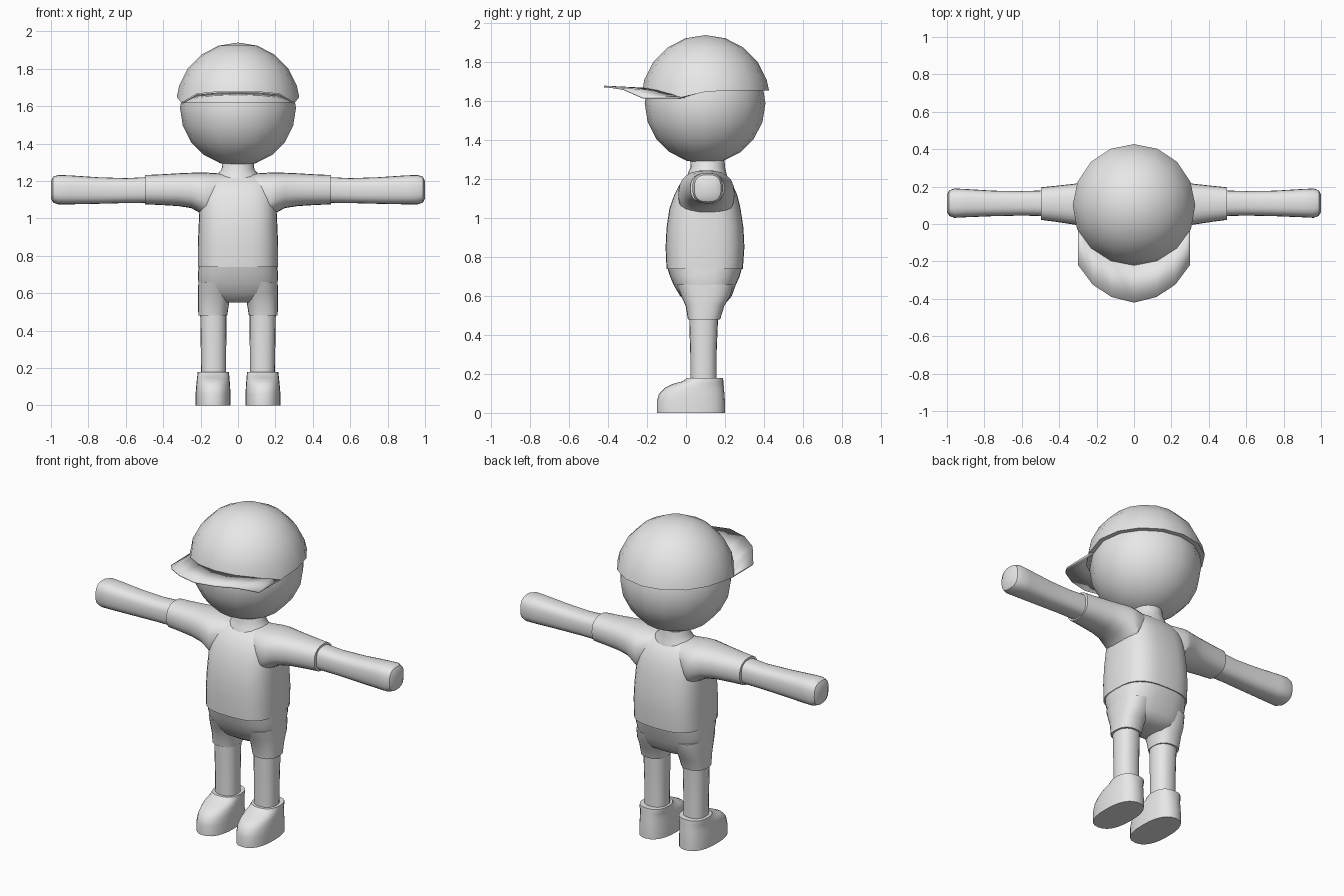
import bpy, bmesh, math

grey = bpy.data.materials.new("plain_grey")
grey.diffuse_color = (0.8, 0.8, 0.8, 1)


def finish(name, bm, mirror=False, angle=40):
    """Turn a bmesh into a smooth-shaded object, optionally mirrored in x."""
    bmesh.ops.recalc_face_normals(bm, faces=bm.faces)
    me = bpy.data.meshes.new(name)
    bm.to_mesh(me)
    bm.free()
    me.materials.append(grey)
    me.shade_smooth()
    me.set_sharp_from_angle(angle=math.radians(angle))
    ob = bpy.data.objects.new(name, me)
    bpy.context.collection.objects.link(ob)
    if mirror:
        ob.modifiers.new("mirror", 'MIRROR')
    return ob


def skin(bm, rings):
    """Bridge neighbouring closed rings with quads."""
    for a, b in zip(rings, rings[1:]):
        n = len(a)
        for i in range(n):
            bm.faces.new((a[i], a[(i + 1) % n], b[(i + 1) % n], b[i]))


def loft(name, sections, axis='z', power=2.0, sides=24, mirror=False):
    """Rounded-box sections: (position, u_min, u_max, v_min, v_max)."""
    bm = bmesh.new()
    rings = []
    for p, u0, u1, v0, v1 in sections:
        ring = []
        for i in range(sides):
            a = 2 * math.pi * i / sides
            c, s = math.cos(a), math.sin(a)
            u = (u0 + u1) / 2 + (u1 - u0) / 2 * math.copysign(abs(c) ** (2 / power), c)
            v = (v0 + v1) / 2 + (v1 - v0) / 2 * math.copysign(abs(s) ** (2 / power), s)
            ring.append(bm.verts.new((u, v, p) if axis == 'z' else (p, u, v)))
        rings.append(ring)
    skin(bm, rings)
    bm.faces.new(rings[0])
    bm.faces.new(rings[-1])
    return finish(name, bm, mirror)


# Shirt body, with sleeves flaring into it
loft("shirt", [
    (0.74, -0.215, 0.215, -0.10, 0.292), (0.85, -0.215, 0.215, -0.105, 0.30),
    (0.95, -0.211, 0.211, -0.10, 0.295), (1.05, -0.206, 0.206, -0.085, 0.28),
    (1.12, -0.20, 0.20, -0.06, 0.263), (1.17, -0.19, 0.19, -0.035, 0.24),
    (1.21, -0.165, 0.165, 0.0, 0.212), (1.235, -0.125, 0.125, 0.04, 0.175),
], power=2.9, sides=32)
loft("sleeve", [
    (0.09, -0.01, 0.22, 1.06, 1.24), (0.17, -0.04, 0.25, 1.00, 1.245),
    (0.205, -0.035, 0.245, 1.03, 1.246), (0.25, -0.02, 0.23, 1.055, 1.244),
    (0.32, -0.003, 0.215, 1.066, 1.241), (0.42, 0.012, 0.204, 1.072, 1.235),
    (0.497, 0.022, 0.196, 1.075, 1.232),
], axis='x', power=2.4, mirror=True)

# Bare arms with rounded ends
loft("arm", [
    (0.46, 0.042, 0.18, 1.083, 1.222), (0.60, 0.045, 0.176, 1.082, 1.215),
    (0.75, 0.042, 0.178, 1.078, 1.22), (0.90, 0.036, 0.187, 1.075, 1.23),
    (0.96, 0.033, 0.19, 1.075, 1.232), (0.988, 0.043, 0.18, 1.084, 1.223),
    (1.0, 0.065, 0.158, 1.107, 1.20),
], axis='x', power=2.7, mirror=True)

# Shorts: hips and two short legs
loft("shorts_hips", [
    (0.55, -0.09, 0.09, 0.03, 0.17), (0.57, -0.16, 0.16, 0.0, 0.21),
    (0.60, -0.20, 0.20, -0.03, 0.235), (0.65, -0.212, 0.212, -0.06, 0.253),
    (0.70, -0.214, 0.214, -0.082, 0.275), (0.745, -0.211, 0.211, -0.096, 0.288),
], power=2.7, sides=32)
loft("shorts_leg", [
    (0.48, 0.058, 0.212, 0.01, 0.175), (0.55, 0.047, 0.214, -0.002, 0.197),
    (0.60, 0.03, 0.214, -0.025, 0.228), (0.66, 0.02, 0.212, -0.05, 0.245),
], power=2.4, mirror=True)

# Legs and shoes
loft("leg", [
    (0.12, 0.063, 0.197, 0.022, 0.158), (0.30, 0.063, 0.199, 0.022, 0.157),
    (0.42, 0.062, 0.201, 0.018, 0.162), (0.55, 0.062, 0.203, 0.015, 0.168),
], power=2.3, sides=20, mirror=True)
loft("shoe", [
    (0.0, 0.04, 0.227, -0.15, 0.20), (0.06, 0.04, 0.227, -0.15, 0.20),
    (0.10, 0.042, 0.224, -0.138, 0.197), (0.128, 0.044, 0.221, -0.11, 0.195),
    (0.148, 0.046, 0.219, -0.07, 0.193), (0.163, 0.047, 0.217, -0.015, 0.192),
    (0.18, 0.049, 0.215, 0.005, 0.19),
], power=2.4, mirror=True)

# Neck
loft("neck", [
    (1.20, -0.13, 0.13, 0.0, 0.215), (1.237, -0.11, 0.11, 0.012, 0.206),
    (1.26, -0.088, 0.088, 0.022, 0.20), (1.33, -0.08, 0.08, 0.025, 0.197),
], sides=20)

# Head
bm = bmesh.new()
bmesh.ops.create_uvsphere(bm, u_segments=16, v_segments=10, radius=0.31)
bmesh.ops.translate(bm, vec=(0, 0.098, 1.59), verts=bm.verts)
finish("head", bm)

# Cap dome: rim dips toward the front and turns in to the head
R, CY, CZ, N = 0.33, 0.10, 1.61, 16
bm = bmesh.new()
rings = []
for k in range(1, 7):
    ring = []
    for i in range(N):
        a = 2 * math.pi * i / N
        rim = 1.655 - 0.035 * min(1, max(0, (0.12 - CY - R * math.sin(a)) / 0.12))
        z = CZ + R * math.cos(math.radians(18 * k)) if k < 5 else rim
        r = math.sqrt(R * R - (z - CZ) ** 2) if k < 6 else 0.295
        ring.append(bm.verts.new((r * math.cos(a), CY + r * math.sin(a), z)))
    rings.append(ring)
skin(bm, rings)
top = bm.verts.new((0, CY, CZ + R))
for i in range(N):
    bm.faces.new((top, rings[0][i], rings[0][(i + 1) % N]))
finish("cap_dome", bm)

# Cap brim: thin plate sagging at the sides
outer = [(0, -0.42, 1.676), (0.12, -0.39, 1.674), (0.22, -0.325, 1.664),
         (0.297, -0.22, 1.618), (0.299, -0.015, 1.62)]
inner = [(0, -0.21, 1.665), (0.12, -0.19, 1.661), (0.215, -0.13, 1.65),
         (0.27, -0.07, 1.632), (0.29, -0.005, 1.622)]
bm = bmesh.new()
vo = [bm.verts.new(p) for p in outer]
vi = [bm.verts.new(p) for p in inner]
for i in range(4):
    bm.faces.new((vo[i], vo[i + 1], vi[i + 1], vi[i]))
brim = finish("cap_brim", bm, mirror=True)
solid = brim.modifiers.new("thickness", 'SOLIDIFY')
solid.thickness = 0.009
solid.offset = 0
